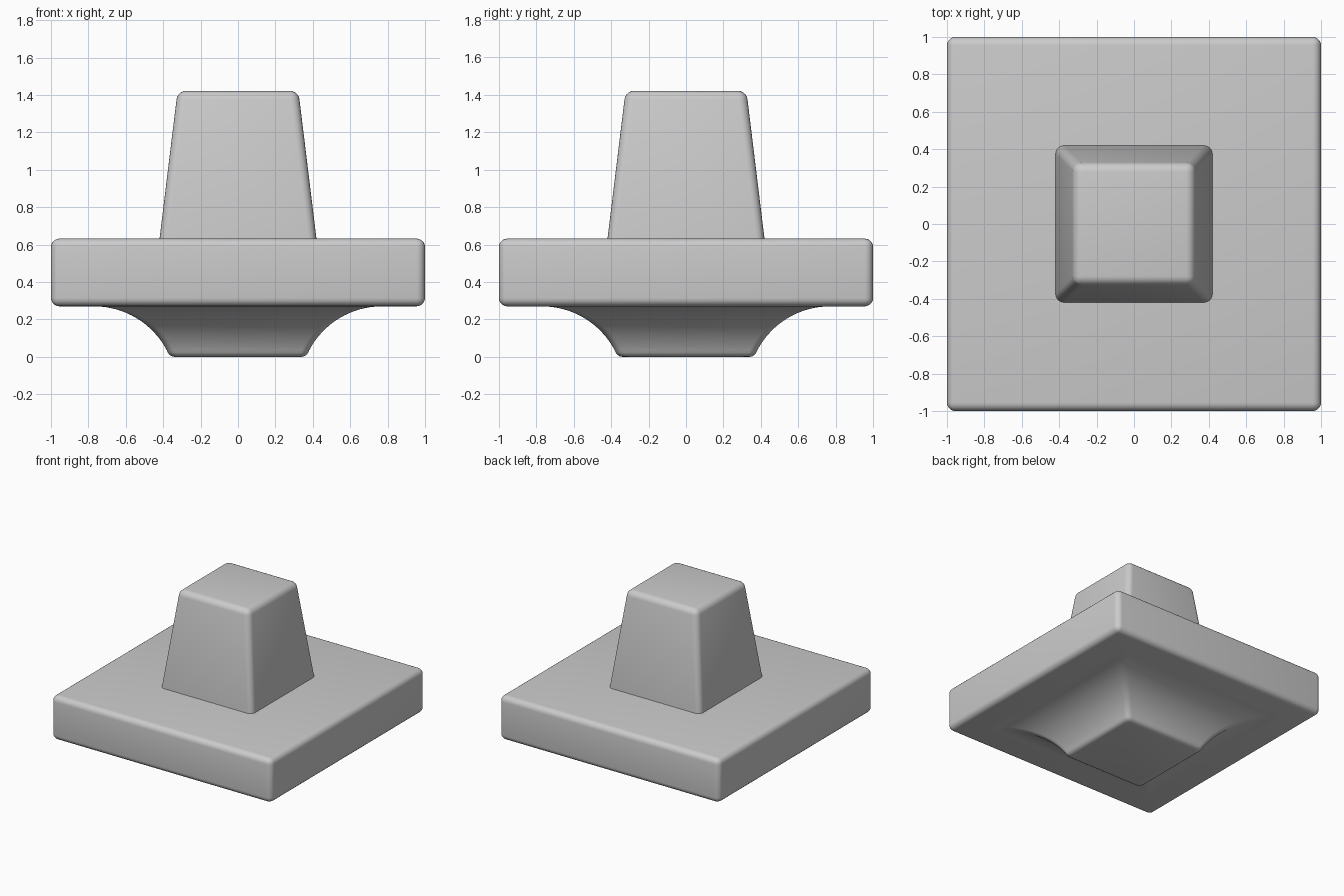
import bpy, bmesh, math

if "Cube" in bpy.data.objects:
    bpy.data.objects.remove(bpy.data.objects["Cube"])


def finish(bm, name):
    bmesh.ops.recalc_face_normals(bm, faces=bm.faces)
    mesh = bpy.data.meshes.new(name)
    bm.to_mesh(mesh)
    bm.free()
    obj = bpy.data.objects.new(name, mesh)
    bpy.context.collection.objects.link(obj)
    bpy.ops.object.select_all(action='DESELECT')
    obj.select_set(True)
    bpy.context.view_layer.objects.active = obj
    return obj


def rounded_block(name, z0, half0, z1, half1, bevel):
    """Square block, optionally tapered, with softened edges."""
    bm = bmesh.new()
    bmesh.ops.create_cube(bm, size=2)
    for v in bm.verts:
        h, z = (half1, z1) if v.co.z > 0 else (half0, z0)
        v.co = (v.co.x * h, v.co.y * h, z)
    bmesh.ops.bevel(bm, geom=bm.edges[:], offset=bevel, segments=5,
                    profile=0.5, affect='EDGES')
    obj = finish(bm, name)
    bpy.ops.object.shade_smooth_by_angle(angle=math.radians(35))
    return obj


def square_loft(name, profile, radius, steps=5):
    """Stack of rounded squares following a (half width, z) profile."""
    bm = bmesh.new()
    rings = []
    for half, z in profile:
        ring = []
        for q in range(4):
            mid = math.pi / 4 + q * math.pi / 2
            c = (half - radius) * math.sqrt(2)
            for i in range(steps + 1):
                a = q * math.pi / 2 + i / steps * math.pi / 2
                ring.append(bm.verts.new((c * math.cos(mid) + radius * math.cos(a),
                                          c * math.sin(mid) + radius * math.sin(a), z)))
        rings.append(ring)
    n = len(rings[0])
    for low, high in zip(rings, rings[1:]):
        for i in range(n):
            j = (i + 1) % n
            bm.faces.new((low[i], low[j], high[j], high[i]))
    bm.faces.new(rings[0])
    bm.faces.new(rings[-1])
    obj = finish(bm, name)
    bpy.ops.object.shade_smooth_by_angle(angle=math.radians(35))
    return obj


# Wide square plate
rounded_block("plate", 0.27, 1.0, 0.632, 1.0, 0.045)

# Tapered post, its base sunk into the plate
rounded_block("post", 0.57, 0.427, 1.422, 0.323, 0.045)

# Concave flared foot: softened bottom edge, then an arc sweeping out to the plate
profile = [(0.34, 0.0), (0.354, 0.003), (0.367, 0.011), (0.375, 0.022)]
r, sweep = 0.44, math.radians(62)
for i in range(17):
    a = sweep * (1 - i / 16)
    profile.append((0.77 - r * math.sin(a), 0.27 - r * (1 - math.cos(a))))
profile.append((0.77, 0.285))
square_loft("flared_foot", profile, 0.04)
